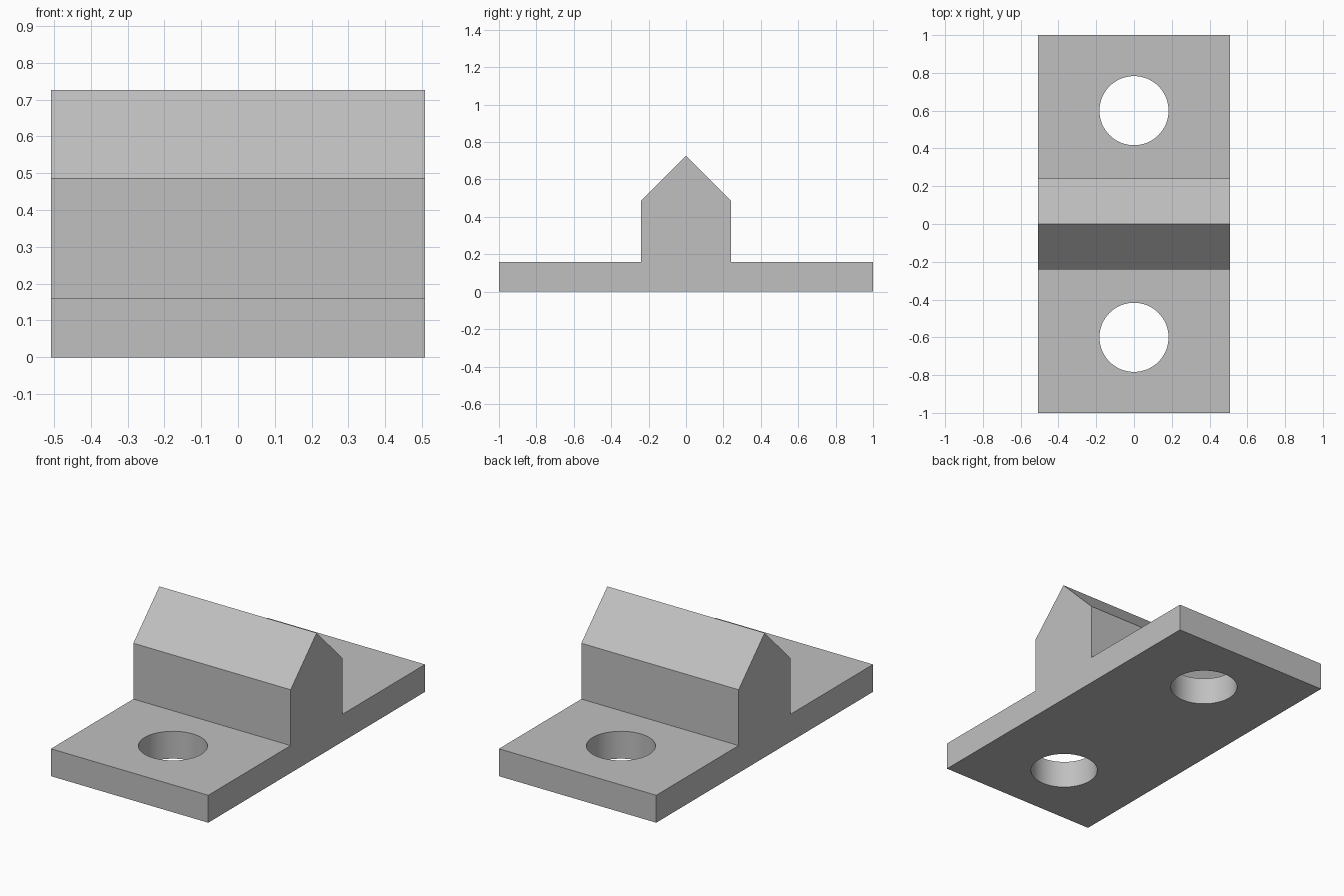
import bpy
import bmesh
import math

cube = bpy.data.objects.get("Cube")
if cube:
    bpy.data.objects.remove(cube, do_unlink=True)

HALF_WIDTH = 0.508
HALF_LENGTH = 1.0
PLATE_TOP = 0.16
RIDGE_HALF = 0.24
SHOULDER = 0.486
PEAK = 0.726
HOLE_RADIUS = 0.183
HOLE_OFFSET = 0.6

# Single grey finish
grey = bpy.data.materials.new("plain_grey")
grey.use_nodes = True
colour = (0.53, 0.53, 0.53, 1)
grey.diffuse_color = colour
grey.node_tree.nodes["Principled BSDF"].inputs["Base Color"].default_value = colour

# Side profile of plate and pointed ridge, mirrored about the peak
half = [(HALF_LENGTH, 0), (HALF_LENGTH, PLATE_TOP), (RIDGE_HALF, PLATE_TOP),
        (RIDGE_HALF, SHOULDER)]
profile = half + [(0, PEAK)] + [(-y, z) for y, z in reversed(half)]

bm = bmesh.new()
face = bm.faces.new([bm.verts.new((-HALF_WIDTH, y, z)) for y, z in profile])
extruded = bmesh.ops.extrude_face_region(bm, geom=[face])["geom"]
bmesh.ops.translate(bm, vec=(2 * HALF_WIDTH, 0, 0),
                    verts=[v for v in extruded if isinstance(v, bmesh.types.BMVert)])
bmesh.ops.recalc_face_normals(bm, faces=bm.faces)
mesh = bpy.data.meshes.new("ridged_mounting_plate")
bm.to_mesh(mesh)
bm.free()
mesh.materials.append(grey)
plate = bpy.data.objects.new("ridged_mounting_plate", mesh)
bpy.context.collection.objects.link(plate)

# Round through-holes on both sides of the ridge
for side in (-1, 1):
    bpy.ops.mesh.primitive_cylinder_add(vertices=64, radius=HOLE_RADIUS, depth=1,
                                        location=(0, side * HOLE_OFFSET, 0))
    cutter = bpy.context.object
    cutter.name = "hole_cutter"
    cutter.hide_render = True
    cutter.data.materials.append(grey)
    hole = plate.modifiers.new("bolt_hole", 'BOOLEAN')
    hole.operation = 'DIFFERENCE'
    hole.solver = 'EXACT'
    hole.object = cutter
    bpy.ops.object.select_all(action='DESELECT')
    plate.select_set(True)
    bpy.context.view_layer.objects.active = plate
    bpy.ops.object.modifier_apply(modifier=hole.name)
    bpy.data.objects.remove(cutter, do_unlink=True)

# Smooth hole walls, crisp plate edges
bpy.ops.object.shade_smooth_by_angle(angle=math.radians(30))
